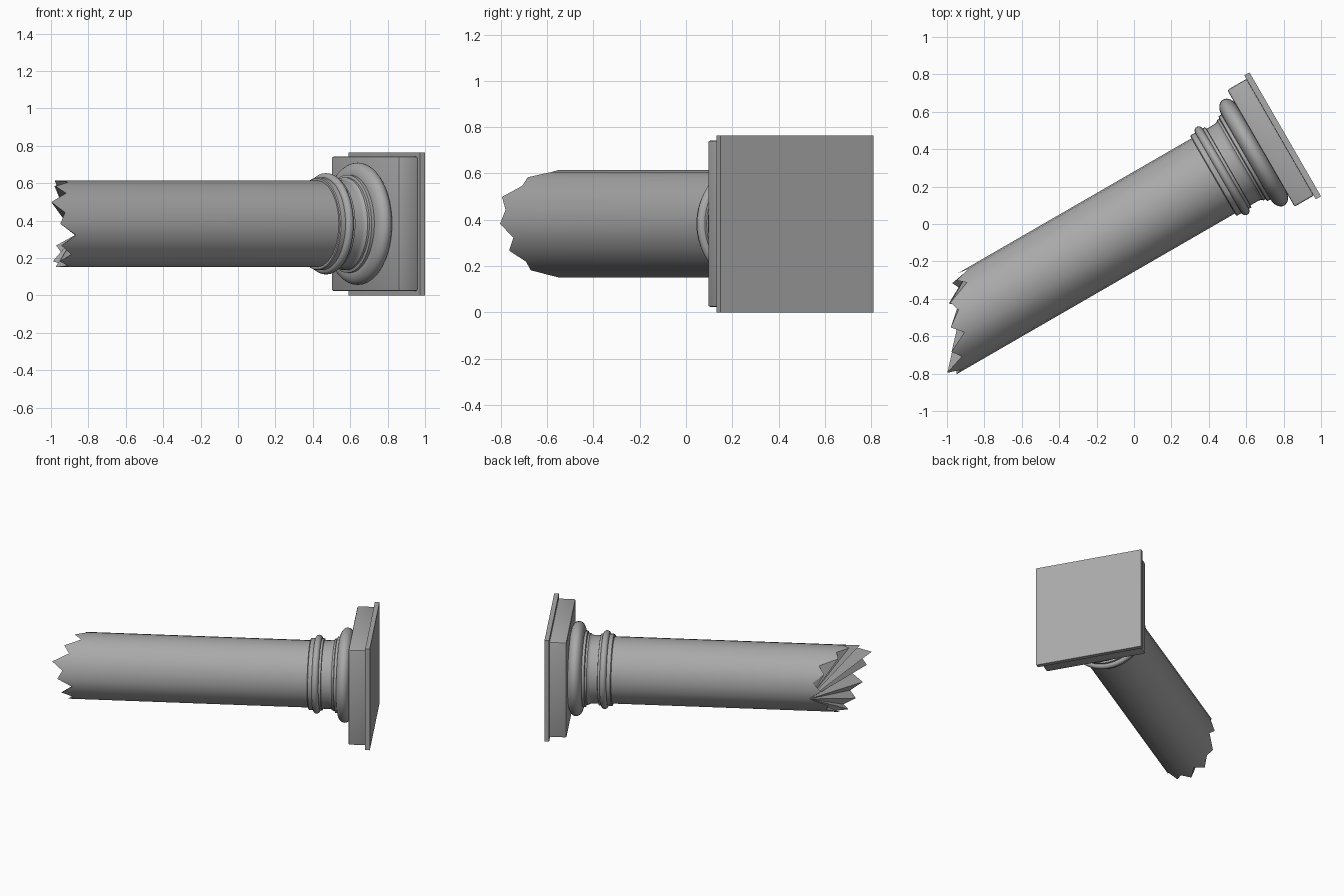
import bpy, bmesh, math
from mathutils import Matrix, Vector

if "Cube" in bpy.data.objects:
    bpy.data.objects.remove(bpy.data.objects["Cube"])

# Column frame: local X sideways, local Y up, local Z along the axis to the foot
TILT = math.radians(30)
side = Vector((-math.sin(TILT), math.cos(TILT), 0))
along = Vector((math.cos(TILT), math.sin(TILT), 0))
FRAME = Matrix((side, (0, 0, 1), along)).transposed().to_4x4()
FRAME.translation = side * 0.011 + Vector((0, 0, 0.3825))

stone = bpy.data.materials.new("grey stone")
stone.use_nodes = True
stone.diffuse_color = (0.4, 0.4, 0.4, 1)
stone.node_tree.nodes["Principled BSDF"].inputs["Base Color"].default_value = (0.4, 0.4, 0.4, 1)


def finish(name, bm, smooth=True):
    bm.transform(FRAME)
    mesh = bpy.data.meshes.new(name)
    bm.to_mesh(mesh)
    bm.free()
    mesh.materials.append(stone)
    obj = bpy.data.objects.new(name, mesh)
    bpy.context.collection.objects.link(obj)
    bpy.ops.object.select_all(action="DESELECT")
    obj.select_set(True)
    bpy.context.view_layer.objects.active = obj
    if smooth:
        bpy.ops.object.shade_smooth_by_angle(angle=math.radians(32))
    return obj


def ring(bm, radius, heights):
    n = len(heights)
    return [bm.verts.new((radius * math.cos(math.tau * i / n),
                          radius * math.sin(math.tau * i / n), h))
            for i, h in enumerate(heights)]


def bridge(bm, a, b):
    for i in range(len(a)):
        j = (i + 1) % len(a)
        bm.faces.new((a[i], a[j], b[j], b[i]))


def bulge(radius, centre, depth, half, steps=10):
    """Half-round moulding profile as (radius, height) pairs."""
    return [(radius + depth * math.sin(math.pi * k / steps),
             centre - half * math.cos(math.pi * k / steps)) for k in range(steps + 1)]


def lathe(name, profile, sides=48):
    bm = bmesh.new()
    rings = [ring(bm, r, [h] * sides) for r, h in profile]
    for a, b in zip(rings, rings[1:]):
        bridge(bm, a, b)
    bm.faces.new(rings[0][::-1])
    bm.faces.new(rings[-1])
    return finish(name, bm)


def slab(name, half, low, high, bevel=0):
    bm = bmesh.new()
    bmesh.ops.create_cube(bm, size=1)
    bmesh.ops.scale(bm, vec=(2 * half, 2 * half, high - low), verts=bm.verts)
    bmesh.ops.translate(bm, vec=(0, 0, (low + high) / 2), verts=bm.verts)
    if bevel:
        bmesh.ops.bevel(bm, geom=bm.edges[:], offset=bevel, segments=2,
                        profile=0.5, affect="EDGES")
    return finish(name, bm, smooth=bool(bevel))


# Shaft with a splintered, slanting broken end
peaks = [-0.95, -0.97, -1.06, -1.125, -1.187, -1.262,
         -1.225, -1.2, -1.16, -1.12, -1.07, -1.0]
jag = []
for i, p in enumerate(peaks):
    notch = 0.07 + 0.02 * math.sin(i * 2.3)
    jag += [p, (p + peaks[(i + 1) % len(peaks)]) / 2 + notch]
jag[-1] = -0.87

bm = bmesh.new()
broken = ring(bm, 0.232, jag)
seat = ring(bm, 0.232, [0.6] * len(jag))
bridge(bm, broken, seat)
bm.faces.new(seat)
# Fracture facets fan out from the deepest notch
for a, b in zip(broken[:-1], broken[1:-1]):
    facet = bm.faces.new((broken[-1], b, a))
for edge in bm.edges:
    edge.smooth = not any(v in broken for v in edge.verts) or edge.verts[0].co.z * edge.verts[1].co.z < 0
finish("broken_shaft", bm)

# Foot mouldings
lathe("collar", [(0.243, 0.495), (0.248, 0.5), (0.248, 0.527)]
      + bulge(0.248, 0.55, 0.023, 0.023) + [(0.248, 0.588), (0.236, 0.59)])
lathe("neck", [(0.236, 0.58), (0.236, 0.64), (0.24, 0.655), (0.248, 0.663),
               (0.248, 0.675), (0.262, 0.68), (0.262, 0.72)])
lathe("foot_roll", bulge(0.262, 0.745, 0.065, 0.048, 14))

# Square plinth and thin bottom plate
slab("plinth", 0.36, 0.79, 0.91, 0.01)
slab("bottom_plate", 0.3825, 0.908, 0.94)
